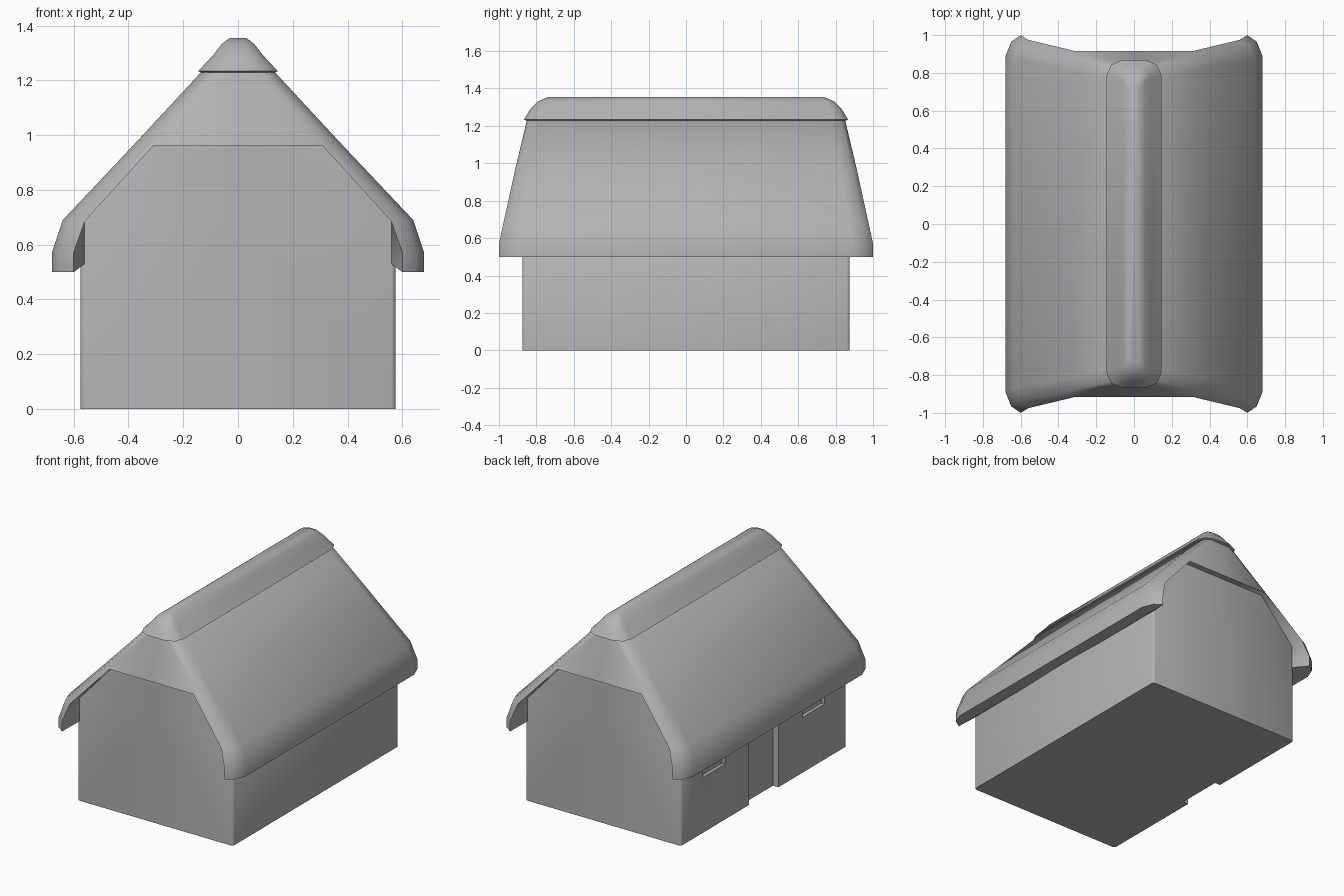
import bpy, bmesh

if "Cube" in bpy.data.objects:
    bpy.data.objects.remove(bpy.data.objects["Cube"])

grey = bpy.data.materials.new("grey")
grey.diffuse_color = (.45, .45, .45, 1)
grey.use_nodes = True
grey.node_tree.nodes["Principled BSDF"].inputs["Base Color"].default_value = grey.diffuse_color


def finish(obj, angle=0.87):
    obj.data.materials.clear()
    obj.data.materials.append(grey)
    bpy.ops.object.select_all(action='DESELECT')
    obj.select_set(True)
    bpy.context.view_layer.objects.active = obj
    bpy.ops.object.shade_smooth_by_angle(angle=angle)


def quadrant_mesh(name, polys):
    """Repeat the polygons of one quarter over all four quadrants and weld them."""
    bm = bmesh.new()
    for sx in (1, -1):
        for sy in (1, -1):
            for poly in polys:
                bm.faces.new([bm.verts.new((x * sx, y * sy, z)) for x, y, z in poly])
    bmesh.ops.remove_doubles(bm, verts=bm.verts, dist=0.0005)
    bmesh.ops.recalc_face_normals(bm, faces=bm.faces)
    me = bpy.data.meshes.new(name)
    bm.to_mesh(me)
    bm.free()
    obj = bpy.data.objects.new(name, me)
    bpy.context.collection.objects.link(obj)
    return obj


def grid(rows):
    return [(a[i], a[i + 1], b[i + 1], b[i])
            for a, b in zip(rows, rows[1:]) for i in range(len(a) - 1)]


def rounded_loft(name, sections):
    """Loft of corner-cut rectangles: half x, half y, corner cut, z."""
    rows = [[(hx, 0, z), (hx, hy - c, z), (hx - .3 * c, hy - .3 * c, z),
             (hx - c, hy, z), (0, hy, z)] for hx, hy, c, z in sections]
    polys = grid(rows)
    for r in (rows[0], rows[-1]):
        polys.append(r + [(0, 0, r[0][2])])
    return quadrant_mesh(name, polys)


# Walls with slightly cut corners, narrowing into the roof
walls = rounded_loft("walls", [(.575, .875, .015, 0), (.575, .875, .015, .70),
                               (.32, .875, .015, .98)])

# Door and window recesses in the left wall: y centre, width, z low, z high, depth
for y, w, z0, z1, depth in ((0, .31, -.1, .50, .04),
                            (.525, .23, .37, .56, .022), (-.525, .23, .37, .56, .022)):
    bpy.ops.mesh.primitive_cube_add(size=1, location=(-.675 + depth, y, (z0 + z1) / 2))
    cutter = bpy.context.object
    cutter.name = "recess_cutter"
    cutter.hide_render = True
    cutter.scale = (.2, w, z1 - z0)
    bpy.context.view_layer.update()
    mod = walls.modifiers.new("recess", 'BOOLEAN')
    mod.operation = 'DIFFERENCE'
    mod.solver = 'EXACT'
    mod.object = cutter
    bpy.context.view_layer.objects.active = walls
    bpy.ops.object.modifier_apply(modifier=mod.name)
    bpy.data.objects.remove(cutter)
finish(walls)

# Thatched roof: each row runs outer slope, rounded verge, gable line, inner side
rows = [
    [(.68, .89, .50), (.65, .965, .50), (.60, 1.0, .50), (.56, .87, .53)],
    [(.68, .89, .57), (.65, .965, .57), (.60, 1.0, .57), (.56, .87, .58)],
    [(.64, .87, .69), (.615, .94, .69), (.56, .975, .685), (.56, .87, .685)],
    [(.385, .825, .96), (.36, .89, .96), (.31, .915, .96), (.31, .87, .96)],
]
rows = [[(r[0][0], 0, r[0][2])] + r + [(r[3][0], 0, r[3][2])] for r in rows]
top = [(.13, 0, 1.235), (.13, .765, 1.235), (.11, .83, 1.235), (.065, .85, 1.235)]
e = rows[3]
polys = grid(rows) + grid([e[:4], top])
polys += [rows[0],
          (e[3], (0, .915, .96), (0, .85, 1.235), top[3]),
          (e[3], e[4], (0, .87, .96), (0, .915, .96)),
          (e[4], e[5], (0, 0, .96), (0, .87, .96)),
          top + [(0, .85, 1.235), (0, 0, 1.235)]]
finish(quadrant_mesh("thatched_roof", polys))

# Ridge cap with an undercut lip
cap = rounded_loft("ridge_cap", [(.133, .855, .08, 1.228), (.145, .867, .08, 1.234),
                                 (.09, .83, .055, 1.293), (.06, .79, .035, 1.332),
                                 (.03, .735, .02, 1.355)])
finish(cap)
